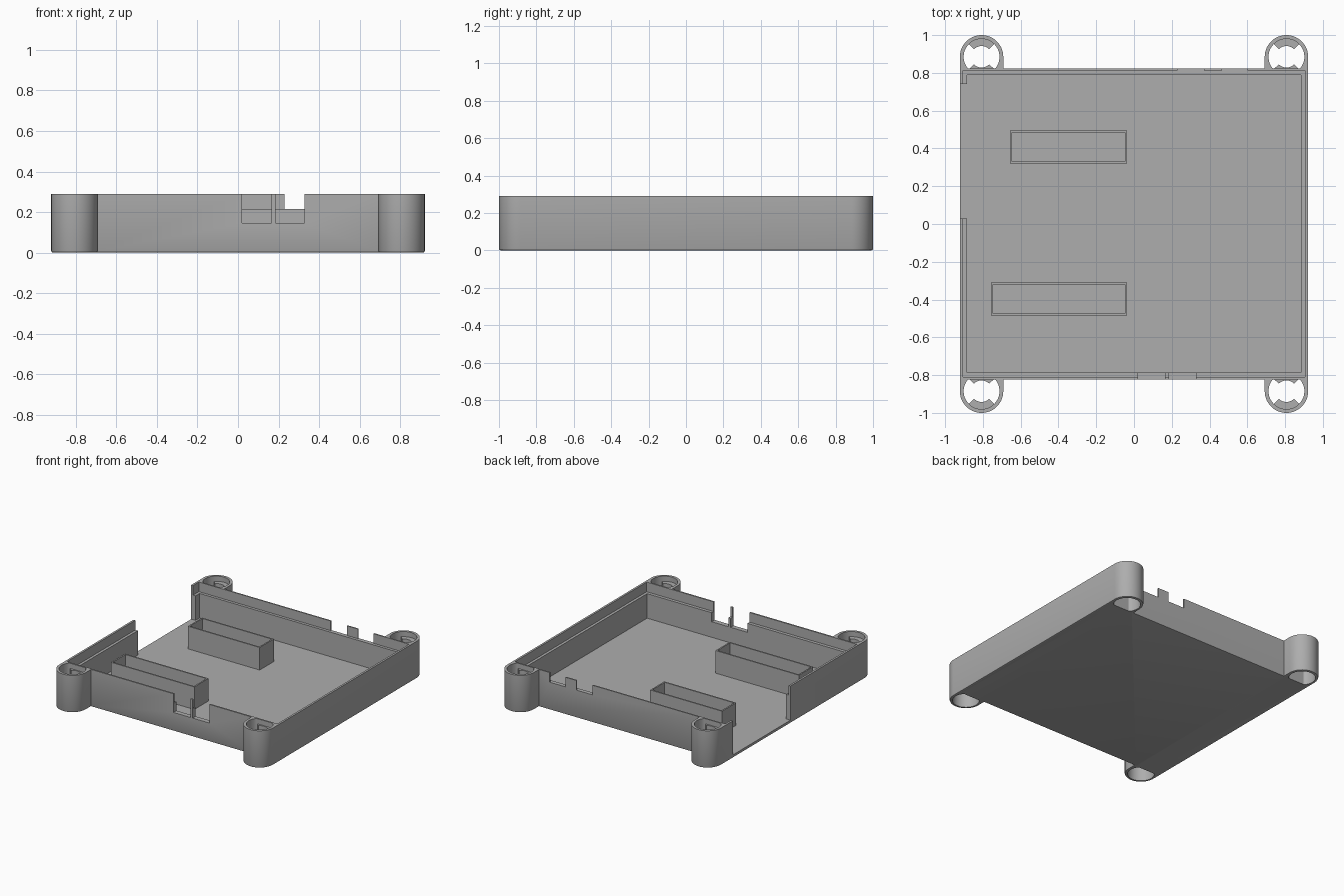
import bpy, bmesh
from math import sin, cos, pi, radians

cube = bpy.data.objects.get("Cube")
if cube:
    bpy.data.objects.remove(cube, do_unlink=True)

HEIGHT, FLOOR, LEDGE = 0.29, 0.024, 0.215
HALF_X, HALF_Y = 0.922, 0.822          # outer case
POST_X, POST_Y, POST_R = 0.807, 0.885, 0.115
HOLE_R = 0.095
CORNERS = [(1, 1), (-1, 1), (-1, -1), (1, -1)]

grey = bpy.data.materials.new("matte grey plastic")
grey.use_nodes = True
COLOUR = (0.42, 0.42, 0.42, 1)
grey.diffuse_color = COLOUR
grey.node_tree.nodes["Principled BSDF"].inputs["Base Color"].default_value = COLOUR


def prism(name, points, z0, z1, bottom_bevel=0):
    """Extrude a closed outline from z0 to z1."""
    bm = bmesh.new()
    base = bm.faces.new([bm.verts.new((x, y, z0)) for x, y in points])
    top = bmesh.ops.extrude_face_region(bm, geom=[base], use_keep_orig=True)["geom"]
    bmesh.ops.translate(bm, vec=(0, 0, z1 - z0),
                        verts=[g for g in top if isinstance(g, bmesh.types.BMVert)])
    bmesh.ops.recalc_face_normals(bm, faces=bm.faces[:])
    if bottom_bevel:
        edges = [e for e in bm.edges if all(v.co.z < z0 + 1e-5 for v in e.verts)]
        bmesh.ops.bevel(bm, geom=edges, offset=bottom_bevel, segments=2,
                        profile=0.5, affect='EDGES')
    mesh = bpy.data.meshes.new(name)
    bm.to_mesh(mesh)
    bm.free()
    mesh.materials.append(grey)
    obj = bpy.data.objects.new(name, mesh)
    bpy.context.collection.objects.link(obj)
    return obj


def block(name, x0, x1, y0, y1, z0, z1):
    return prism(name, [(x0, y0), (x1, y0), (x1, y1), (x0, y1)], z0, z1)


def carve(obj, cutter):
    """Subtract the cutter and discard it."""
    cutter.hide_render = True
    mod = obj.modifiers.new("cut", 'BOOLEAN')
    mod.operation, mod.solver, mod.object = 'DIFFERENCE', 'EXACT', cutter
    bpy.context.view_layer.objects.active = obj
    bpy.ops.object.modifier_apply(modifier=mod.name)
    bpy.data.objects.remove(cutter, do_unlink=True)


def smooth(obj):
    bpy.ops.object.select_all(action='DESELECT')
    obj.select_set(True)
    bpy.context.view_layer.objects.active = obj
    bpy.ops.object.shade_smooth_by_angle(angle=radians(30))


# Case outline with a rounded screw post on each corner
outline = []
for sx, sy in CORNERS:
    arc = [(sx * (POST_X + POST_R * cos(i * pi / 28)),
            sy * (POST_Y + POST_R * sin(i * pi / 28))) for i in range(29)]
    arc.append((sx * (POST_X - POST_R), sy * HALF_Y))
    outline += arc if sx * sy > 0 else arc[::-1]
case = prism("case_shell", outline, 0, HEIGHT, 0.009)

# Cavity and the stepped rim around it
carve(case, block("cavity", -0.885, 0.885, -0.785, 0.79, FLOOR, 1))
carve(case, block("rim_step", -0.906, 0.906, -0.81, 0.812, LEDGE, 1))

# Post holes, flattened where they meet the case wall
for sx, sy in CORNERS:
    ring = [(sx * POST_X + HOLE_R * cos(i * pi / 24),
             sy * (POST_Y + max(HOLE_R * sin(i * pi / 24), HALF_Y - POST_Y)))
            for i in range(48)]
    carve(case, prism("post_hole", ring, -1, 1))

# Connector openings: two front, two shallow rear, one wide right side
for x0, x1 in [(0.02, 0.165), (0.185, 0.328)]:
    carve(case, block("front_port", x0, x1, -0.9, -0.75, 0.145, 1))
for x0, x1 in [(0.23, 0.37), (0.465, 0.6)]:
    carve(case, block("rear_port", x0, x1, 0.75, 0.9, LEDGE, 1))
carve(case, block("side_port", -1, -0.87, 0.03, 0.74, FLOOR, 1))
smooth(case)

# Retaining tabs inside each post hole
for sx, sy in CORNERS:
    for side in (1, -1):
        outer_y = 0.1 if side > 0 else POST_Y - HALF_Y + 0.005
        angles = [radians(45 + 9 * i) for i in range(11)]
        pts = [(0.057 * cos(a), 0.057 * sin(a)) for a in angles]
        pts += [(0.1 * cos(a), min(0.1 * sin(a), outer_y)) for a in reversed(angles)]
        tab = prism("post_tab", [(sx * POST_X + x, sy * (POST_Y + side * y))
                                 for x, y in pts], 0.12, 0.25)
        smooth(tab)

# Thin-walled open trays on the floor
for name, x0, y0, y1 in [("rear_tray", -0.657, 0.32, 0.495),
                         ("front_tray", -0.757, -0.485, -0.31)]:
    tray = block(name, x0, -0.037, y0, y1, FLOOR - 0.005, 0.2)
    t = 0.011
    carve(tray, block("tray_cavity", x0 + t, -0.037 - t, y0 + t, y1 - t, FLOOR, 1))
